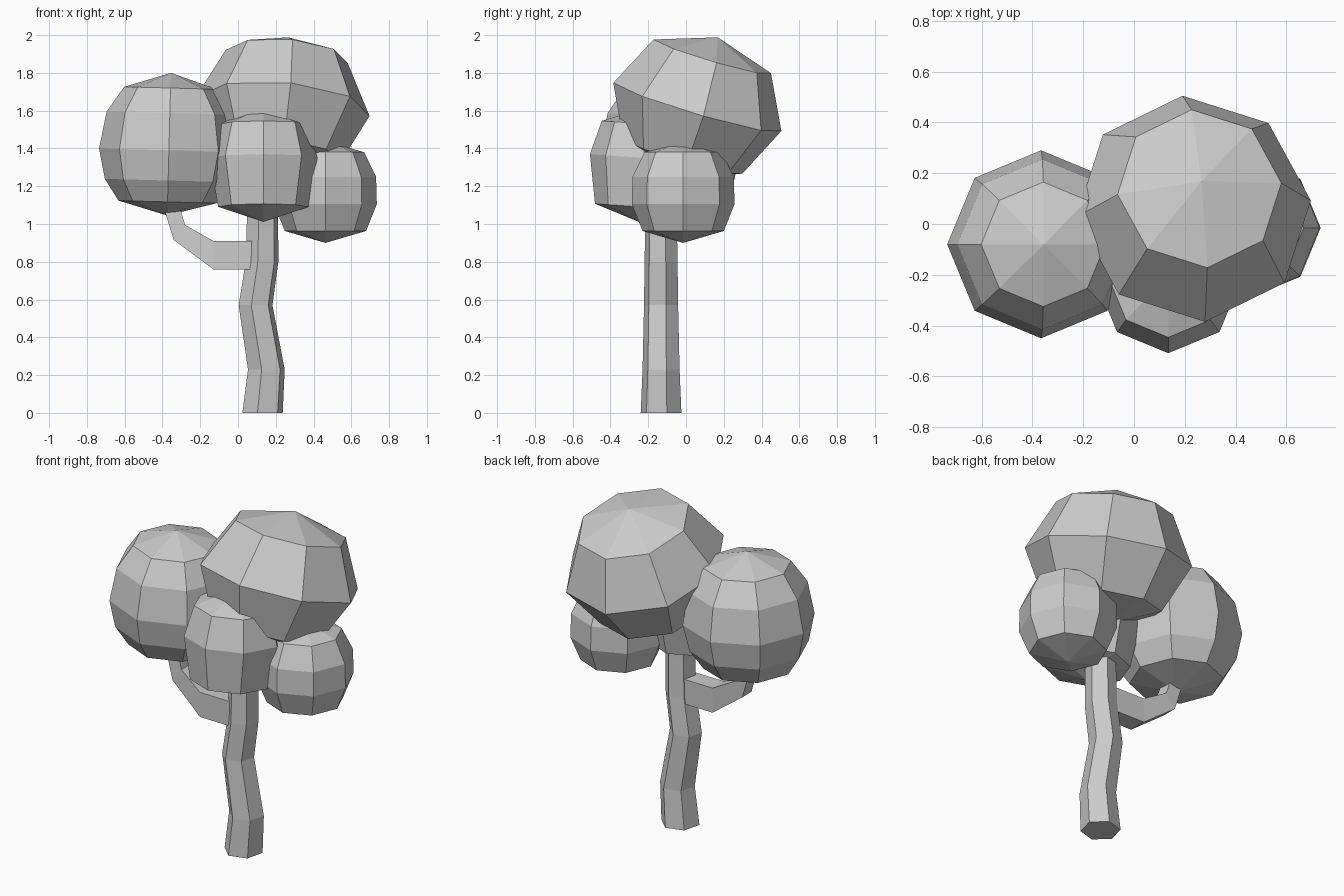
import bpy, bmesh, math
from mathutils import Vector

if "Cube" in bpy.data.objects:
    bpy.data.objects.remove(bpy.data.objects["Cube"])


def tube(name, sections, sides, phase):
    """Loft through sections, each (centre, half-axis u, half-axis v)."""
    bm = bmesh.new()
    rings = []
    for c, u, v in sections:
        ring = []
        for i in range(sides):
            a = math.radians(phase) + math.tau * i / sides
            ring.append(bm.verts.new(Vector(c) + Vector(u) * math.cos(a) + Vector(v) * math.sin(a)))
        rings.append(ring)
    for a, b in zip(rings, rings[1:]):
        for i in range(sides):
            j = (i + 1) % sides
            bm.faces.new((a[i], a[j], b[j], b[i]))
    bm.faces.new(rings[0])
    bm.faces.new(rings[-1])
    bmesh.ops.remove_doubles(bm, verts=bm.verts, dist=0.0005)
    bmesh.ops.recalc_face_normals(bm, faces=bm.faces)
    mesh = bpy.data.meshes.new(name)
    bm.to_mesh(mesh)
    bm.free()
    obj = bpy.data.objects.new(name, mesh)
    bpy.context.collection.objects.link(obj)
    return obj


def foliage(name, centre, profile, tilt):
    """Faceted eight-sided ball of leaves turned from a (radius, z) profile."""
    ball = tube(name, [((0, 0, z), (r, 0, 0), (0, r, 0)) for r, z in profile], 8, 0)
    ball.location = centre
    ball.rotation_euler = [math.radians(t) for t in tilt]


# Crooked six-sided trunk
trunk = [(0.13, 0, 0.111), (0.15, 0.23, 0.101), (0.093, 0.57, 0.093),
         (0.127, 0.80, 0.09), (0.13, 1.03, 0.086), (0.13, 1.25, 0.085)]
tube("trunk", [((x, -0.132, z), (r, 0, 0), (0, r, 0)) for x, z, r in trunk], 6, 16)

# Four-sided side branch bending up into the left ball
s = math.sqrt(2)
branch = [((0.10, -0.13, 0.835), (0, 0, 0.075), 0.055),
          ((-0.13, -0.125, 0.835), (0, 0, 0.075), 0.055),
          ((-0.31, -0.10, 0.955), (0.03, 0, 0.04), 0.045),
          ((-0.37, -0.09, 1.15), (0.04, 0, 0.01), 0.04)]
tube("side_branch", [(c, Vector(u) * s, (0, d * s, 0)) for c, u, d in branch], 4, 45)

# Leaf balls
tiny = 0.0001
foliage("top_foliage", (0.235, 0.06, 1.62),
        [(tiny, -0.39), (0.33, -0.275), (0.465, 0), (0.325, 0.28), (tiny, 0.385)], (-16, 6, 4))
foliage("left_foliage", (-0.365, -0.08, 1.42),
        [(tiny, -0.375), (0.26, -0.303), (0.335, -0.19), (0.37, -0.03),
         (0.335, 0.167), (0.245, 0.30), (tiny, 0.38)], (0, 1.5, 0))
foliage("front_foliage", (0.135, -0.225, 1.34),
        [(tiny, -0.33), (0.24, -0.25), (0.285, 0.01), (0.235, 0.19), (tiny, 0.28)], (-4, 0, 0))
foliage("right_foliage", (0.463, -0.015, 1.17),
        [(tiny, -0.27), (0.215, -0.207), (0.272, -0.065),
         (0.268, 0.08), (0.205, 0.21), (tiny, 0.27)], (0, 0, 0))
